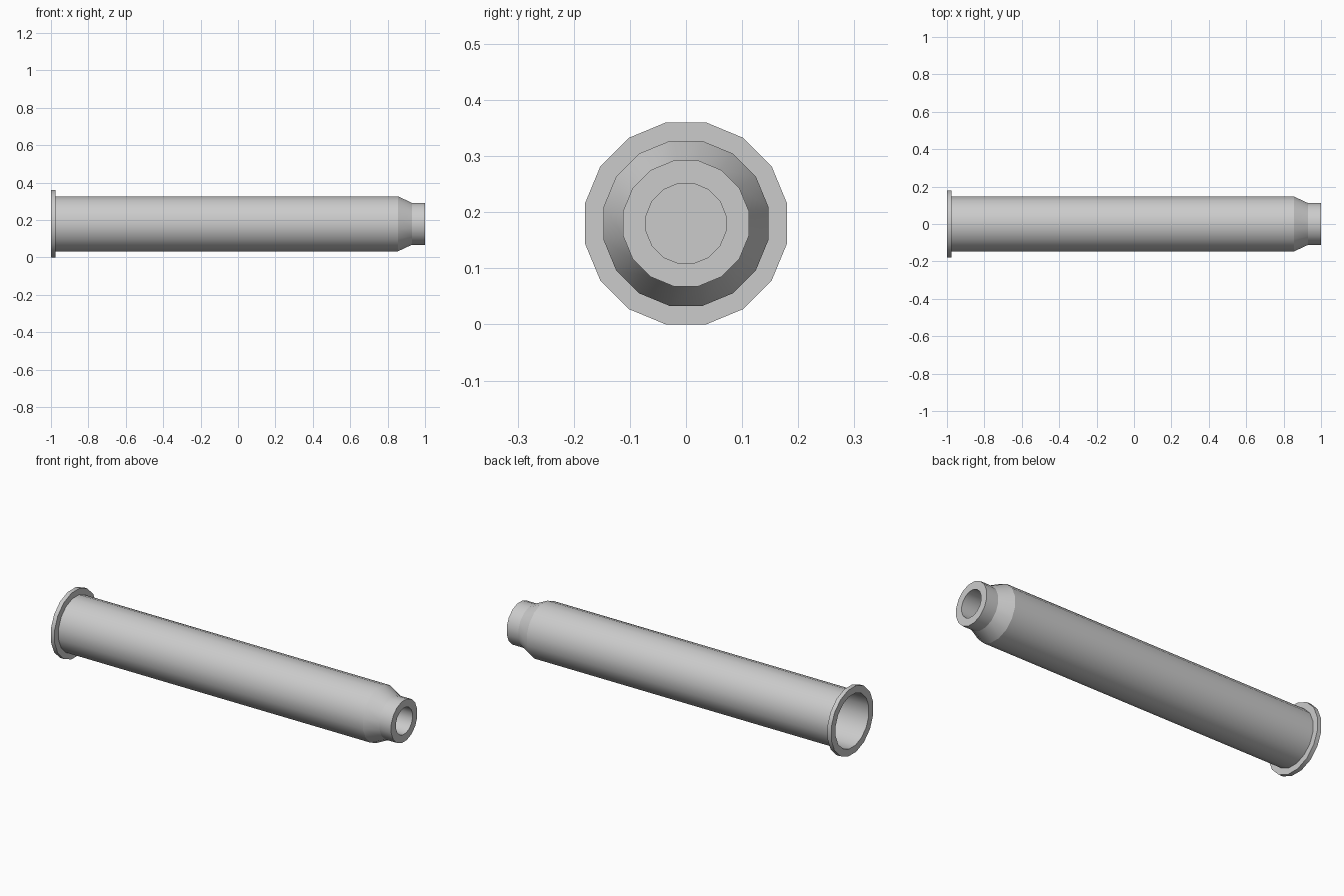
import bpy, bmesh, math

if "Cube" in bpy.data.objects:
    bpy.data.objects.remove(bpy.data.objects["Cube"])

SIDES = 16
FLAT = math.cos(math.pi / SIDES)   # converts flat-to-centre distance to corner radius
CENTRE_Z = 0.18

# (x, flat-to-centre distance): rear bore floor, flange, body, shoulder, neck, front bore floor
profile = [
    (0.78, 0.142), (-1.0, 0.142),
    (-1.0, 0.18), (-0.977, 0.18),
    (-0.977, 0.147), (0.855, 0.147),
    (0.93, 0.112), (1.0, 0.112),
    (1.0, 0.071), (0.80, 0.071),
]


def lathe_x(name, points):
    bm = bmesh.new()
    rings = []
    for x, r in points:
        ring = []
        for i in range(SIDES):
            a = 2 * math.pi * (i + 0.5) / SIDES
            ring.append(bm.verts.new((x, r / FLAT * math.cos(a),
                                      CENTRE_Z + r / FLAT * math.sin(a))))
        rings.append(ring)
    for a, b in zip(rings, rings[1:]):
        for i in range(SIDES):
            j = (i + 1) % SIDES
            bm.faces.new((a[i], a[j], b[j], b[i]))
    # Floors of the two bores
    bm.faces.new(rings[0])
    bm.faces.new(rings[-1])
    bmesh.ops.recalc_face_normals(bm, faces=bm.faces)
    mesh = bpy.data.meshes.new(name)
    bm.to_mesh(mesh)
    bm.free()
    obj = bpy.data.objects.new(name, mesh)
    bpy.context.collection.objects.link(obj)
    return obj


# Hollow flanged casing with a necked front end
casing = lathe_x("casing", profile)
bpy.context.view_layer.objects.active = casing
casing.select_set(True)
bpy.ops.object.shade_smooth_by_angle(angle=math.radians(23.5))
